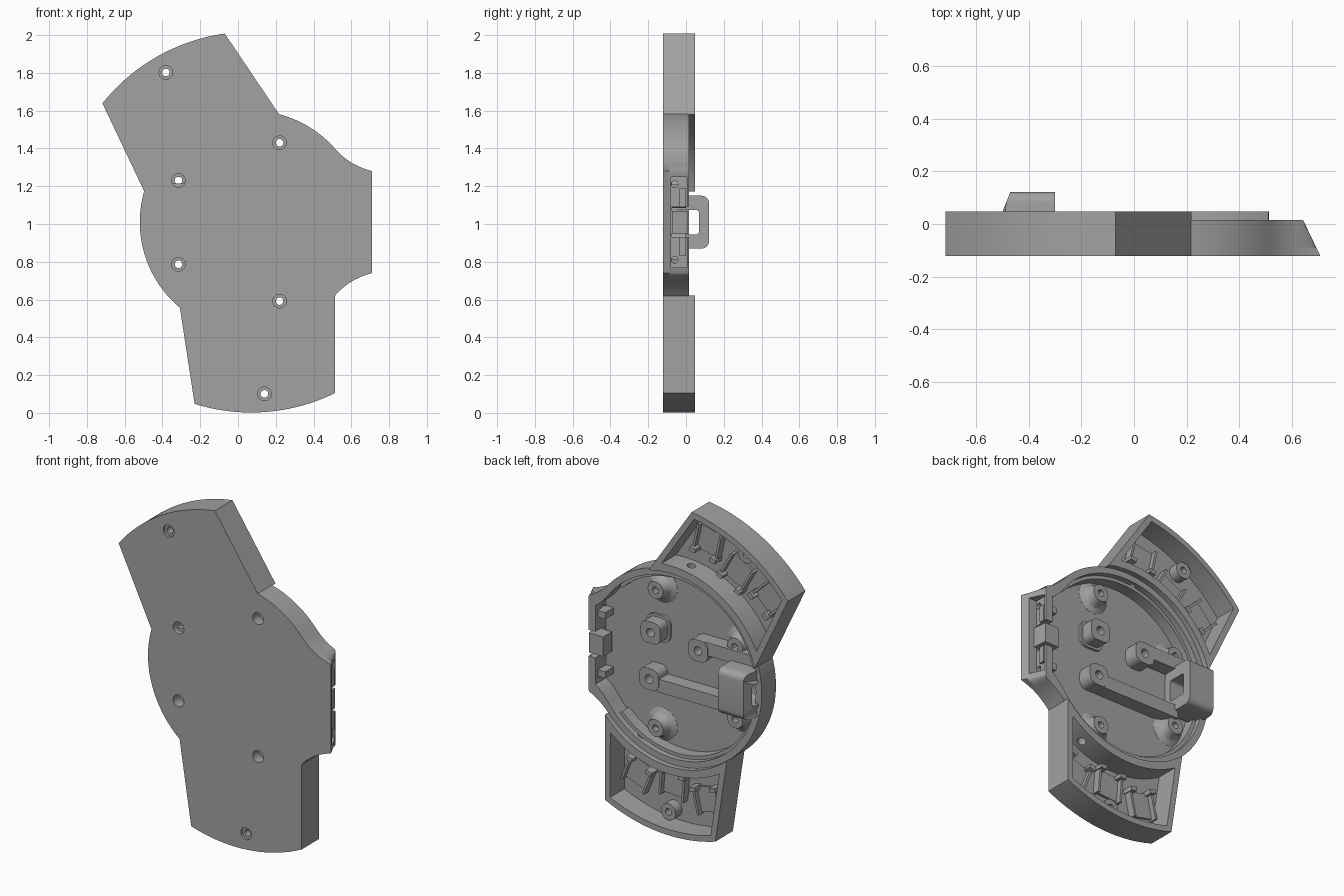
import bpy, bmesh, math
from mathutils import Matrix, Vector

cube = bpy.data.objects.get("Cube")
if cube:
    bpy.data.objects.remove(cube, do_unlink=True)

CX, CZ = 0.07, 1.01            # centre of the round body
FRONT, FLOOR, RIM, ARM_RIM = -0.122, -0.09, 0.015, 0.047
parts = []

mat = bpy.data.materials.new("plain grey")
mat.use_nodes = True
grey = (0.36, 0.36, 0.36, 1)
mat.diffuse_color = grey
bsdf = next(n for n in mat.node_tree.nodes if n.type == 'BSDF_PRINCIPLED')
bsdf.inputs["Base Color"].default_value = grey
bsdf.inputs["Roughness"].default_value = 0.6


def add(name, bm):
    bmesh.ops.remove_doubles(bm, verts=bm.verts, dist=1e-5)
    bmesh.ops.recalc_face_normals(bm, faces=bm.faces)
    mesh = bpy.data.meshes.new(name)
    bm.to_mesh(mesh)
    bm.free()
    mesh.materials.clear()
    mesh.materials.append(mat)
    obj = bpy.data.objects.new(name, mesh)
    bpy.context.collection.objects.link(obj)
    parts.append(obj)
    return obj


def prism(name, loops, lo, hi, axis='y', limit=None):
    """Extrude a 2D outline with holes along an axis."""
    curve = bpy.data.curves.new(name, 'CURVE')
    curve.dimensions, curve.fill_mode = '2D', 'BOTH'
    curve.extrude = (hi - lo) / 2
    for loop in loops:
        s = curve.splines.new('POLY')
        s.points.add(len(loop) - 1)
        for p, (a, b) in zip(s.points, loop):
            p.co = (a, b, 0, 1)
        s.use_cyclic_u = True
    tmp = bpy.data.objects.new(name + "_outline", curve)
    bpy.context.collection.objects.link(tmp)
    dg = bpy.context.evaluated_depsgraph_get()
    mesh = bpy.data.meshes.new_from_object(tmp.evaluated_get(dg))
    bpy.data.objects.remove(tmp, do_unlink=True)
    bm = bmesh.new()
    bm.from_mesh(mesh)
    for v in bm.verts:
        a, b, c = v.co.x, v.co.y, v.co.z + (lo + hi) / 2
        v.co = (a, c, b) if axis == 'y' else (c, a, b)
        if limit:
            v.co.x = limit(v.co)
    return add(name, bm)


def lathe(name, x, z, profile):
    """Turn a closed (radius, y) profile about the y axis."""
    bm = bmesh.new()
    vs = [bm.verts.new((r, y, 0)) for r, y in profile]
    es = [bm.edges.new((vs[i - 1], vs[i])) for i in range(len(vs))]
    bmesh.ops.spin(bm, geom=vs + es, cent=(0, 0, 0), axis=(0, 1, 0),
                   angle=math.tau, steps=32)
    bmesh.ops.translate(bm, verts=bm.verts, vec=(x, 0, z))
    return add(name, bm)


def cut(obj, cutter):
    mod = obj.modifiers.new("cut", 'BOOLEAN')
    mod.operation, mod.solver, mod.object = 'DIFFERENCE', 'EXACT', cutter
    dg = bpy.context.evaluated_depsgraph_get()
    mesh = bpy.data.meshes.new_from_object(obj.evaluated_get(dg))
    obj.modifiers.clear()
    obj.data = mesh


def drop(obj):
    parts.remove(obj)
    bpy.data.objects.remove(obj, do_unlink=True)


def arc(r, a0, a1, n=48, x=CX, z=CZ):
    return [(x + r * math.cos(math.radians(a0 + (a1 - a0) * i / n)),
             z + r * math.sin(math.radians(a0 + (a1 - a0) * i / n))) for i in range(n + 1)]


def circle(x, z, r):
    return arc(r, 0, 348, 29, x, z)


def rect(x0, x1, z0, z1, r=0.0):
    if not r:
        return [(x0, z0), (x1, z0), (x1, z1), (x0, z1)]
    return (arc(r, 0, 90, 6, x1 - r, z1 - r) + arc(r, 90, 180, 6, x0 + r, z1 - r)
            + arc(r, 180, 270, 6, x0 + r, z0 + r) + arc(r, 270, 360, 6, x1 - r, z0 + r))


def body_outline(r, angle, mid, end):
    """Circle blending through concave fillets into the flat socket end."""
    a = math.radians(angle)
    p0, p1, p2 = Vector((r * math.cos(a), r * math.sin(a))), Vector(mid), Vector(end)
    fil = [p0 * (1 - t) ** 2 + p1 * 2 * t * (1 - t) + p2 * t * t
           for t in [i / 10 for i in range(1, 11)]]
    low = [(CX + p.x, CZ - p.y) for p in reversed(fil)]
    return arc(r, angle, 360 - angle, 96) + low[::-1] + [(CX + p.x, CZ + p.y) for p in reversed(fil)]


def slope(co):
    return min(co.x, 0.71 - 0.48 * (co.y - FRONT))


# Round body: floor, rim wall and inner ledge
outer = body_outline(0.59, 41.5, (0.52, 0.30), (0.64, 0.27))
inner = body_outline(0.55, 39, (0.49, 0.26), (0.53, 0.24))
bosses = [(-0.315, 1.23), (-0.315, 0.787), (0.22, 1.43), (0.22, 0.592)]
prism("body_floor", [outer] + [circle(x, z, 0.036) for x, z in bosses], FRONT, FLOOR, limit=slope)
wall = prism("body_wall", [outer, inner], FLOOR, RIM, limit=slope)
prism("inner_ledge", [arc(0.555, 45, 315) + arc(0.53, 315, 45)], FLOOR, -0.02)

# Screw bosses with flared feet and deep counterbores
for x, z in bosses:
    lathe("screw_boss", x, z, [(0.036, FRONT), (0.036, -0.06), (0.02, -0.06), (0.02, -0.02),
                               (0.052, -0.02), (0.056, -0.05), (0.07, -0.073), (0.1, -0.089),
                               (0.1, -0.1), (0.04, -0.1), (0.04, FRONT)])

# Socket end: recess, central slot and screw holes, then the latch pieces
for name, loop, x0, x1 in [("recess_cutter", rect(-0.08, 0.005, 0.77, 1.25), 0.635, 0.9),
                           ("slot_cutter", rect(-0.075, 0.1, 0.93, 1.09), 0.55, 0.9),
                           ("hole_cutter", circle(-0.06, 1.21, 0.018), 0.55, 0.9),
                           ("hole_cutter", circle(-0.06, 0.81, 0.018), 0.55, 0.9)]:
    c = prism(name, [loop], x0, x1, 'x')
    cut(wall, c)
    drop(c)
prism("socket_latch", [rect(-0.075, 0.01, 0.95, 1.07)], 0.55, 0.655, 'x', slope)
for s in (-1, 1):
    z = CZ + s * 0.13
    prism("socket_rib", [rect(-0.035, 0.0, z - 0.05, z + 0.05)], 0.6, 0.65, 'x', slope)
    z = CZ + s * 0.18
    prism("socket_stop", [rect(FLOOR, -0.01, z - 0.02, z + 0.02)], 0.55, 0.61, 'x')

# Mounting block and the two rails on the floor
prism("mounting_block", [rect(0.175, 0.305, 1.11, 1.24, 0.04), circle(0.24, 1.175, 0.026)], FLOOR, 0.0)
prism("mounting_block_foot", [rect(0.16, 0.32, 1.095, 1.255, 0.05)], FLOOR, -0.075)
for name, x, z, end, s in [("long_rail", 0.25, 0.89, -0.32, -1), ("short_rail", -0.08, 1.15, -0.46, 1)]:
    prism(name + "_head", [rect(x - 0.065, x + 0.065, z - 0.065, z + 0.065, 0.045),
                           circle(x, z, 0.026)], FLOOR, 0.0)
    zs = sorted((z - s * 0.015, z + s * 0.065))
    prism(name + "_bar", [rect(end, x - 0.04, *zs)], FLOOR, -0.004)

# Strap hook rising from the rim
prism("strap_hook", [rect(FLOOR, 0.122, 0.87, 1.15, 0.04), rect(-0.05, 0.068, 0.945, 1.075, 0.015)],
      -0.5, -0.3, 'x', lambda co: max(co.x, -0.5 + 0.4 * max(0, co.y - 0.05)))


# Two hollow arms, mirrored copies of one layout
def arm(name, mid, side):
    m = math.radians(mid)
    out = Vector((math.cos(m), math.sin(m)))
    tan = Vector((-out.y, out.x)) * side

    def at(t, v):
        p = tan * t + out * v
        return (CX + p.x, CZ + p.y)

    def sweep(r, a, n=32):
        return [at(r * math.sin(k), r * math.cos(k))
                for k in (math.radians(-a + 2 * a * i / n) for i in range(n + 1))]

    shape = sweep(0.588, 44.4) + sweep(1.008, 21.7)[::-1]
    hollow = sweep(0.635, 35.4) + sweep(0.972, 20.4)[::-1]
    hx, hz = at(0, 0.912)
    prism(name + "_floor", [shape, circle(hx, hz, 0.036)], FRONT, FLOOR)
    side_wall = prism(name + "_wall", [shape, hollow], FLOOR, ARM_RIM)
    lathe(name + "_boss", hx, hz, [(0.036, FRONT), (0.036, -0.108), (0.02, -0.108), (0.02, -0.03),
                                   (0.05, -0.03), (0.05, -0.1), (0.04, -0.1), (0.04, FRONT)])

    # Cable hole from the body into the arm
    a = math.radians(22)
    ax, az = at(math.sin(a), math.cos(a))
    d = Vector((ax - CX, 0, az - CZ))
    bm = bmesh.new()
    bmesh.ops.create_cone(bm, cap_ends=True, segments=24, radius1=0.025, radius2=0.025, depth=0.2,
                          matrix=Matrix.Translation(Vector((CX, -0.03, CZ)) + d * 0.6)
                          @ d.to_track_quat('Z', 'Y').to_matrix().to_4x4())
    c = add("cable_cutter", bm)
    cut(side_wall, c)
    cut(wall, c)
    drop(c)

    # Three clip holders: pad, side ribs, end stop and hooks
    for deg, r in ((-17, 0.81), (0, 0.755), (17, 0.81)):
        k = math.radians(deg)

        def box(label, t0, t1, v0, v1, top):
            pts = [(t * math.cos(k) + v * math.sin(k), v * math.cos(k) - t * math.sin(k))
                   for t, v in rect(t0, t1, r + v0, r + v1)]
            prism(name + label, [[at(t, v) for t, v in pts]], FLOOR, top)

        box("_clip_pad", -0.07, 0.07, -0.08, 0.07, -0.075)
        for s in (-1, 1):
            t0, t1 = sorted((s * 0.07, s * 0.084))
            box("_clip_rib", t0, t1, -0.08, 0.08, -0.045)
            t0, t1 = sorted((s * 0.05, s * 0.09))
            box("_clip_hook", t0, t1, -0.09, -0.065, -0.025)


arm("upper_arm", 119.7, -1)
arm("lower_arm", 274.4, 1)

# Smooth the curved walls, keep edges sharp
bpy.ops.object.select_all(action='DESELECT')
for obj in parts:
    obj.select_set(True)
bpy.context.view_layer.objects.active = parts[0]
bpy.ops.object.shade_smooth_by_angle(angle=math.radians(30))
